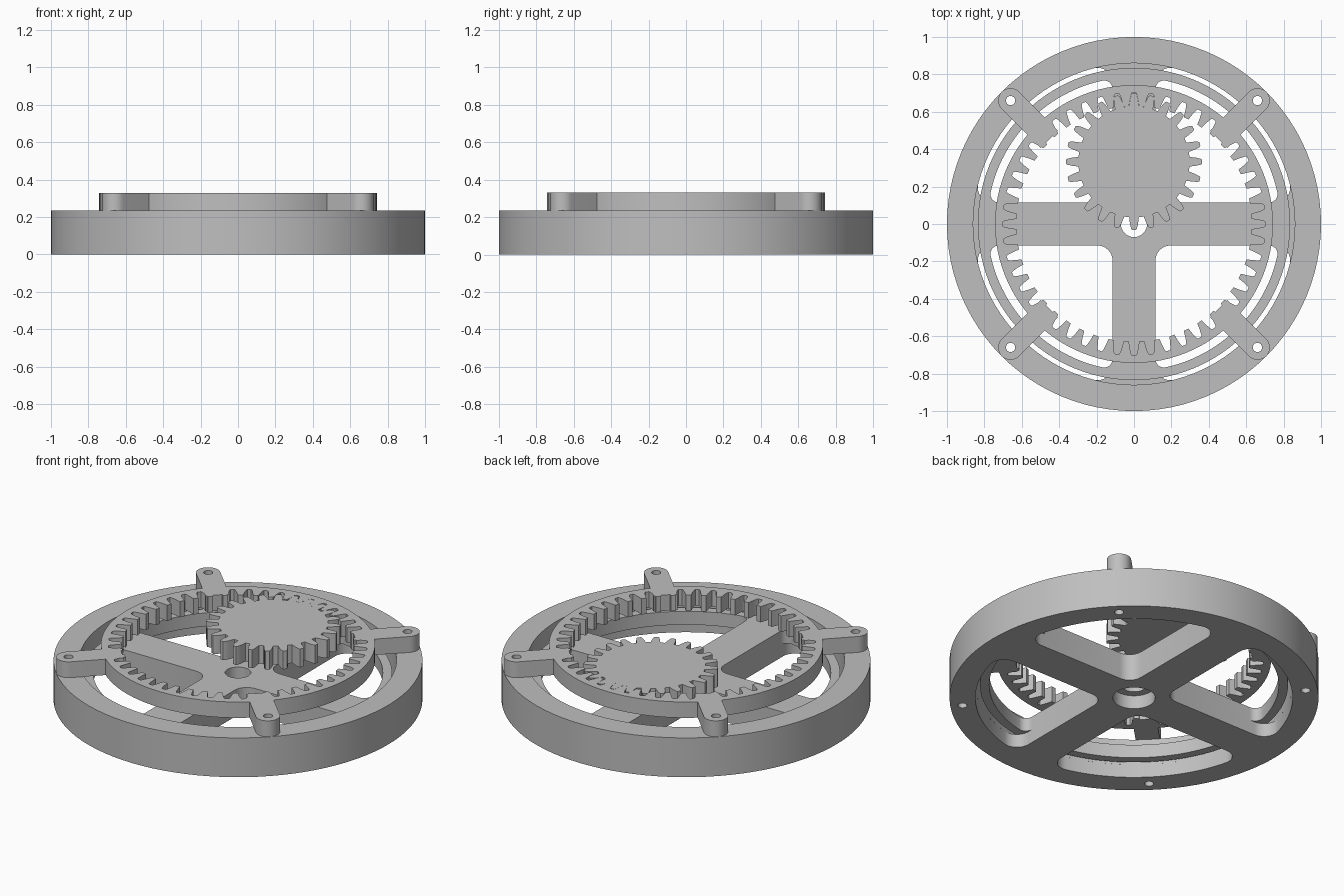
import bpy
import bmesh
from math import sin, cos, asin, pi, radians

if "Cube" in bpy.data.objects:
    bpy.data.objects.remove(bpy.data.objects["Cube"], do_unlink=True)

grey = bpy.data.materials.new("plain_grey")
grey.use_nodes = True
GREY = (0.52, 0.52, 0.52, 1)
grey.diffuse_color = GREY
grey.node_tree.nodes["Principled BSDF"].inputs["Base Color"].default_value = GREY


def arc(cx, cy, r, a, b, n):
    return [(cx + r * cos(a + (b - a) * i / n), cy + r * sin(a + (b - a) * i / n))
            for i in range(n + 1)]


def circle(r, n=96, cx=0, cy=0):
    return arc(cx, cy, r, 0, 2 * pi, n)[:-1]


def turn(points, a):
    return [(x * cos(a) - y * sin(a), x * sin(a) + y * cos(a)) for x, y in points]


def window(radius, outer_fillet, half=0.115, hub_fillet=0.08):
    """Quarter opening between two spokes, with rounded corners."""
    g = radius - outer_fillet
    a = asin((half + outer_fillet) / g)
    b = pi / 2 - a
    c = half + hub_fillet
    return (arc(0, 0, radius, a, b, 24)
            + arc(g * cos(b), g * sin(b), outer_fillet, b, pi, 8)[1:]
            + arc(c, c, hub_fillet, pi, 1.5 * pi, 8)
            + arc(g * cos(a), g * sin(a), outer_fillet, -pi / 2, a, 8)[:-1])


def gear(teeth, root, tip, cy=0):
    """Toothed outline with a tooth pointing to +y."""
    pitch = 2 * pi / teeth
    mid = (root + tip) / 2
    flank = [(root, 0.33), (mid, 0.25), (tip - 0.008, 0.17), (tip, 0.11)]
    side = [(r, -w) for r, w in flank] + [(r, w) for r, w in reversed(flank)]
    return [(r * cos(pi / 2 + (i + w) * pitch), cy + r * sin(pi / 2 + (i + w) * pitch))
            for i in range(teeth) for r, w in side]


def plate(name, outlines, z0, z1):
    """Flat plate; outlines after the first are holes."""
    curve = bpy.data.curves.new(name, "CURVE")
    curve.dimensions = "2D"
    curve.fill_mode = "BOTH"
    curve.extrude = (z1 - z0) / 2
    for pts in outlines:
        s = curve.splines.new("POLY")
        s.points.add(len(pts) - 1)
        for p, (x, y) in zip(s.points, pts):
            p.co = (x, y, 0, 1)
        s.use_cyclic_u = True
    temp = bpy.data.objects.new(name + "_outline", curve)
    bpy.context.collection.objects.link(temp)
    dg = bpy.context.evaluated_depsgraph_get()
    mesh = bpy.data.meshes.new_from_object(temp.evaluated_get(dg))
    bpy.data.objects.remove(temp, do_unlink=True)

    bm = bmesh.new()
    bm.from_mesh(mesh)
    bmesh.ops.remove_doubles(bm, verts=bm.verts, dist=0.0001)
    bmesh.ops.translate(bm, verts=bm.verts, vec=(0, 0, (z0 + z1) / 2))
    bmesh.ops.recalc_face_normals(bm, faces=bm.faces)
    bm.to_mesh(mesh)
    bm.free()
    mesh.materials.clear()
    mesh.materials.append(grey)
    obj = bpy.data.objects.new(name, mesh)
    bpy.context.collection.objects.link(obj)
    bpy.ops.object.select_all(action="DESELECT")
    obj.select_set(True)
    bpy.context.view_layer.objects.active = obj
    bpy.ops.object.shade_smooth_by_angle(angle=radians(25))
    return obj


quarters = [k * pi / 2 for k in range(4)]
FLOOR, WHEEL, RIM, TOP = 0.08, 0.16, 0.235, 0.33
LUG = 0.66 * 2 ** 0.5
holes = [turn(circle(0.025, 20, LUG), a + pi / 4) for a in quarters]

# Housing: spoked floor and surrounding wall
plate("housing_floor", [circle(1), circle(0.115, 40)] + holes
      + [turn(window(0.86, 0.08), a) for a in quarters], 0, FLOOR)
plate("housing_wall", [circle(1), circle(0.86)] + holes, FLOOR, RIM)

# Spoked wheel lying in the housing with a narrow gap around it
plate("carrier_wheel", [circle(0.835), circle(0.07, 40)]
      + [turn(window(0.785, 0.045), a) for a in quarters], FLOOR, WHEEL)

# Internal ring gear with four mounting arms
plate("ring_gear", [circle(0.743), gear(48, 0.63, 0.702)], RIM, TOP)
for i, a in enumerate(quarters):
    w = 0.066
    arm = [(0.64, w), (0.64, -w)] + arc(LUG, 0, w, -pi / 2, pi / 2, 16)
    plate(f"mounting_arm_{i + 1}", [turn(arm, a + pi / 4), holes[i]], RIM, TOP)

# Inner gear meshing at the back of the ring
plate("inner_gear", [gear(24, 0.298, 0.365, 0.333)], RIM - 0.015, TOP)
